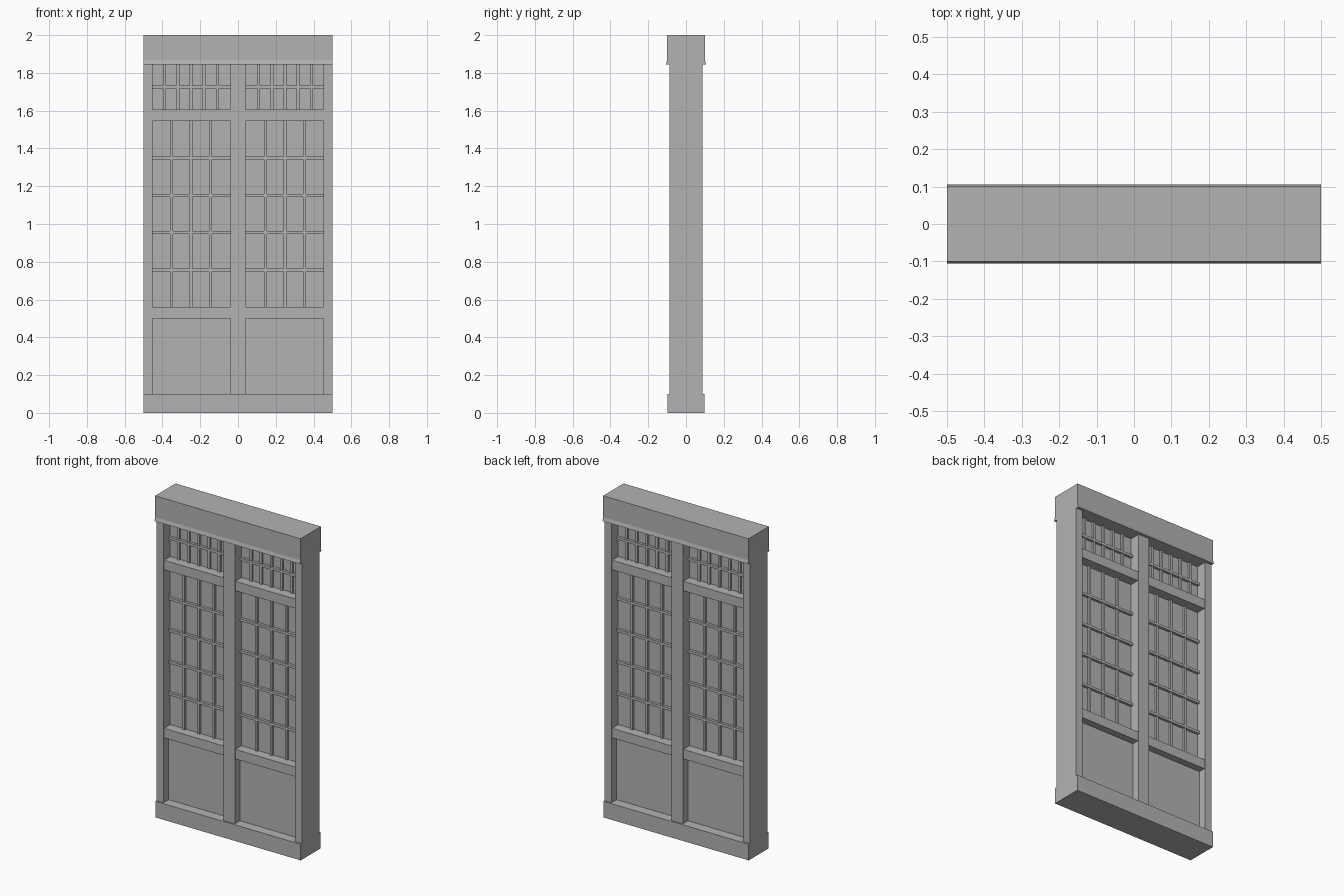
import bpy
import bmesh

cube = bpy.data.objects.get("Cube")
if cube:
    bpy.data.objects.remove(cube, do_unlink=True)

grey = bpy.data.materials.new("plain grey")
grey.use_nodes = True
grey.diffuse_color = (0.45, 0.45, 0.45, 1)
grey.node_tree.nodes["Principled BSDF"].inputs["Base Color"].default_value = grey.diffuse_color


def prism(name, profile, x0, x1):
    """Extrude a (y, z) outline along x."""
    bm = bmesh.new()
    face = bm.faces.new([bm.verts.new((x0, y, z)) for y, z in profile])
    new = bmesh.ops.extrude_face_region(bm, geom=[face])["geom"]
    verts = [v for v in new if isinstance(v, bmesh.types.BMVert)]
    bmesh.ops.translate(bm, verts=verts, vec=(x1 - x0, 0, 0))
    bmesh.ops.recalc_face_normals(bm, faces=bm.faces)
    mesh = bpy.data.meshes.new(name)
    bm.to_mesh(mesh)
    bm.free()
    mesh.materials.append(grey)
    obj = bpy.data.objects.new(name, mesh)
    bpy.context.collection.objects.link(obj)
    return obj


def block(name, x0, x1, depth, z0, z1):
    """Box centred on y = 0 with the given half depth."""
    return prism(name, [(-depth, z0), (depth, z0), (depth, z1), (-depth, z1)], x0, x1)


SILL, HEAD = 0.1, 1.845          # clear height of the opening
INNER, OUTER = 0.039, 0.452      # clear width of each bay
LOW_RAIL, HIGH_RAIL = (0.501, 0.56), (1.546, 1.605)
BAR = 0.008                      # half width of a lattice bar

# Sill, and header with a flared drip lip along both bottom edges
block("sill", -0.5, 0.5, 0.098, 0, SILL)
half = [(0.106, HEAD), (0.1, 1.867), (0.1, 2.0)]
prism("header", half + [(-y, z) for y, z in reversed(half)], -0.5, 0.5)

# Posts
block("centre_post", -INNER, INNER, 0.0875, SILL, HEAD)
block("left_post", OUTER, 0.5, 0.0875, SILL, HEAD)
block("right_post", -0.5, -OUTER, 0.0875, SILL, HEAD)


def lattice(name, x0, x1, centre, z0, z1, columns, pitch, rows):
    """Backing pane with upright bars and slightly prouder cross bars."""
    block(name + "_pane", x0, x1, 0.02, z0, z1)
    for i in range(columns):
        x = centre + (i - (columns - 1) / 2) * pitch
        block(name + "_upright", x - BAR, x + BAR, 0.032, z0, z1)
    for i in range(1, rows):
        z = z0 + (z1 - z0) * i / rows
        block(name + "_cross_bar", x0, x1, 0.036, z - BAR, z + BAR)


# The two bays
for side, sign in (("left", 1), ("right", -1)):
    x0, x1 = sorted((sign * INNER, sign * OUTER))
    centre = sign * 0.249
    block(side + "_lower_panel", x0, x1, 0.037, SILL, LOW_RAIL[0])
    block(side + "_lower_rail", x0, x1, 0.081, *LOW_RAIL)
    block(side + "_upper_rail", x0, x1, 0.081, *HIGH_RAIL)
    lattice(side + "_window", x0, x1, centre, LOW_RAIL[1], HIGH_RAIL[0], 3, 0.103, 5)
    lattice(side + "_transom", x0, x1, centre, HIGH_RAIL[1], HEAD, 5, 0.07, 2)
